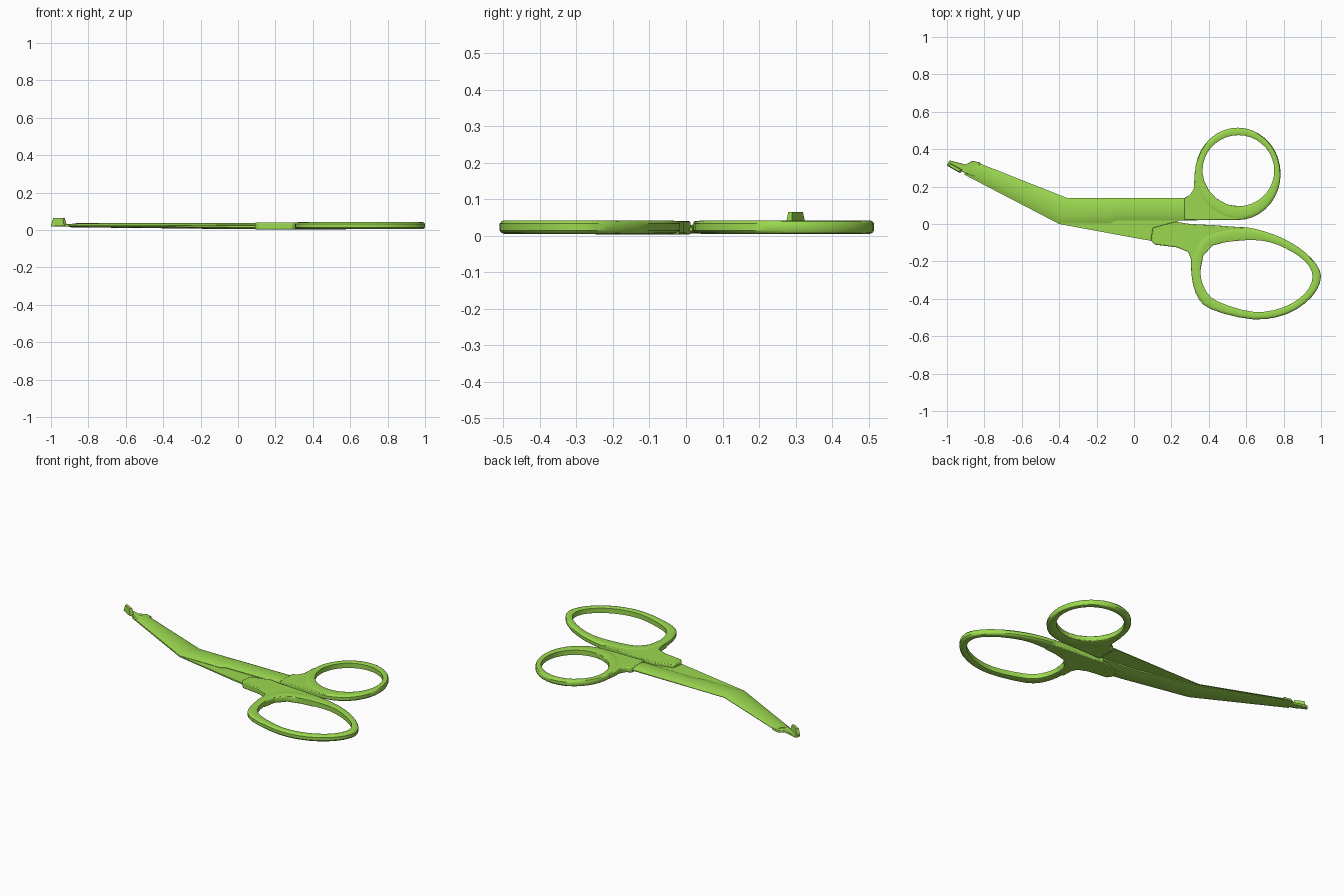
import bpy, bmesh, math
from mathutils import Vector

if "Cube" in bpy.data.objects:
    bpy.data.objects.remove(bpy.data.objects["Cube"], do_unlink=True)

green = bpy.data.materials.new("leaf green")
green.use_nodes = True
COLOUR = (0.33, 0.69, 0.08, 1)
green.diffuse_color = COLOUR
green.node_tree.nodes["Principled BSDF"].inputs["Base Color"].default_value = COLOUR


def finish(name, bm, bevel=0):
    bmesh.ops.recalc_face_normals(bm, faces=bm.faces)
    mesh = bpy.data.meshes.new(name)
    bm.to_mesh(mesh)
    bm.free()
    mesh.materials.append(green)
    ob = bpy.data.objects.new(name, mesh)
    bpy.context.collection.objects.link(ob)
    bpy.ops.object.select_all(action='DESELECT')
    ob.select_set(True)
    bpy.context.view_layer.objects.active = ob
    bpy.ops.object.shade_smooth_by_angle(angle=math.radians(35))
    if bevel:
        mod = ob.modifiers.new("soft edges", 'BEVEL')
        mod.width = bevel
        mod.segments = 2
    return ob


def loft(name, sections, closed=False):
    """Skin a list of equal-length cross-sections."""
    bm = bmesh.new()
    rows = [[bm.verts.new(p) for p in s] for s in sections]
    count, n = len(rows), len(rows[0])
    for i in range(count if closed else count - 1):
        a, b = rows[i], rows[(i + 1) % count]
        for j in range(n):
            k = (j + 1) % n
            bm.faces.new((a[j], a[k], b[k], b[j]))
    if not closed:
        bm.faces.new(rows[0])
        bm.faces.new(rows[-1])
    return finish(name, bm)


def plate(name, outline, low, high, taper=1.0, bevel=0):
    """Extrude an outline between two heights, optionally tapering the top."""
    bm = bmesh.new()
    mid = sum((Vector(p) for p in outline), Vector((0, 0))) / len(outline)
    base = [bm.verts.new((x, y, low)) for x, y in outline]
    top = [bm.verts.new((*(mid + (Vector(p) - mid) * taper), high)) for p in outline]
    bm.faces.new(base)
    bm.faces.new(top)
    for i in range(len(base)):
        k = (i + 1) % len(base)
        bm.faces.new((base[i], base[k], top[k], top[i]))
    return finish(name, bm, bevel)


def blade(name, stations, flat):
    """Blade with one flat face and one domed face."""
    sections = []
    for lo, hi, edge, crown in stations:
        lo, hi = Vector(lo), Vector(hi)
        pts = [(*lo, flat)]
        for i in range(9):
            t = i / 8
            dome = math.sin(math.pi * t) ** 0.7 if 0 < t < 1 else 0
            pts.append((*lo.lerp(hi, t), edge + (crown - edge) * dome))
        pts.append((*hi, flat))
        sections.append(pts)
    return loft(name, sections)


def finger_ring(name, outer, inner, low=0.005, high=0.042):
    """Band between two matching outlines with softened rims."""
    sections = []
    for o, i in zip(outer, inner):
        o, i = Vector(o), Vector(i)
        profile = [(0, .25), (0, .75), (.12, .93), (.3, 1), (.8, 1), (1, .9),
                   (1, .1), (.8, 0), (.3, 0), (.12, .07)]
        sections.append([(*o.lerp(i, t), low + (high - low) * h) for t, h in profile])
    return loft(name, sections, closed=True)


def smooth_loop(points, steps=3):
    """Closed Catmull-Rom curve through the points."""
    pts, out = [Vector(p) for p in points], []
    n = len(pts)
    for i in range(n):
        a, b, c, d = (pts[(i + k) % n] for k in (-1, 0, 1, 2))
        for s in range(steps):
            t = s / steps
            out.append(0.5 * (2 * b + (c - a) * t + (2 * a - 5 * b + 4 * c - d) * t * t
                              + (3 * b - a - 3 * c + d) * t ** 3))
    return out


def ellipse(cx, cy, rx, ry, n=36):
    return [(cx + rx * math.cos(math.tau * i / n), cy + ry * math.sin(math.tau * i / n))
            for i in range(n)]


# Upper half: domed blade, thumb ring and the web joining them
blade("upper_blade", [
    ((0.34, 0.02), (0.34, 0.14), 0.028, 0.038),
    ((-0.10, 0.02), (-0.10, 0.14), 0.026, 0.037),
    ((-0.125, 0.004), (-0.125, 0.14), 0.025, 0.037),
    ((-0.40, 0.002), (-0.36, 0.14), 0.025, 0.037),
    ((-0.90, 0.265), (-0.84, 0.33), 0.025, 0.036)], 0.022)
finger_ring("thumb_ring", ellipse(0.555, 0.268, 0.229, 0.247), ellipse(0.558, 0.285, 0.192, 0.19))
plate("thumb_ring_web", [
    (0.27, 0.14), (0.30, 0.155), (0.32, 0.19), (0.325, 0.28), (0.365, 0.28), (0.375, 0.23),
    (0.40, 0.18), (0.44, 0.137), (0.50, 0.104), (0.56, 0.095), (0.60, 0.03),
    (0.55, 0.022), (0.27, 0.02)], 0.008, 0.040, bevel=0.005)

# Lower half: blade domed downward, finger ring and its web
blade("lower_blade", [
    ((0.12, -0.095), (0.24, 0.018), 0.014, 0.004),
    ((0.0, -0.074), (0.02, 0.045), 0.014, 0.004),
    ((-0.40, 0.0), (-0.36, 0.13), 0.018, 0.009),
    ((-0.91, 0.265), (-0.86, 0.325), 0.020, 0.014)], 0.023)
outer = [(0.305, -0.24), (0.33, -0.37), (0.41, -0.455), (0.64, -0.51), (0.82, -0.48),
         (0.95, -0.39), (1.0, -0.28), (0.95, -0.185), (0.84, -0.10), (0.70, -0.04),
         (0.55, -0.016), (0.38, -0.06), (0.315, -0.16)]
inner = [(0.355, -0.26), (0.38, -0.35), (0.45, -0.415), (0.64, -0.47), (0.80, -0.445),
         (0.915, -0.37), (0.955, -0.28), (0.915, -0.20), (0.81, -0.13), (0.69, -0.09),
         (0.55, -0.09), (0.42, -0.115), (0.37, -0.17)]
finger_ring("finger_ring", smooth_loop(outer), smooth_loop(inner))
plate("finger_ring_web", [
    (0.22, 0.012), (0.30, 0.0), (0.42, -0.006), (0.58, -0.018), (0.58, -0.088), (0.50, -0.094),
    (0.42, -0.115), (0.37, -0.17), (0.355, -0.25), (0.306, -0.25), (0.305, -0.19),
    (0.29, -0.15), (0.23, -0.125), (0.11, -0.11), (0.09, -0.088), (0.10, -0.02)],
    0.003, 0.040, bevel=0.005)

# Blunt probe at the tip of the lower blade
plate("probe_neck", [
    (-1.0, 0.318), (-0.985, 0.34), (-0.90, 0.318), (-0.865, 0.338), (-0.82, 0.328),
    (-0.86, 0.255), (-0.93, 0.285)], 0.018, 0.032, bevel=0.003)
plate("probe_nub", [
    (-1.0, 0.312), (-0.985, 0.328), (-0.915, 0.288), (-0.93, 0.272)], 0.024, 0.065, taper=0.72)
